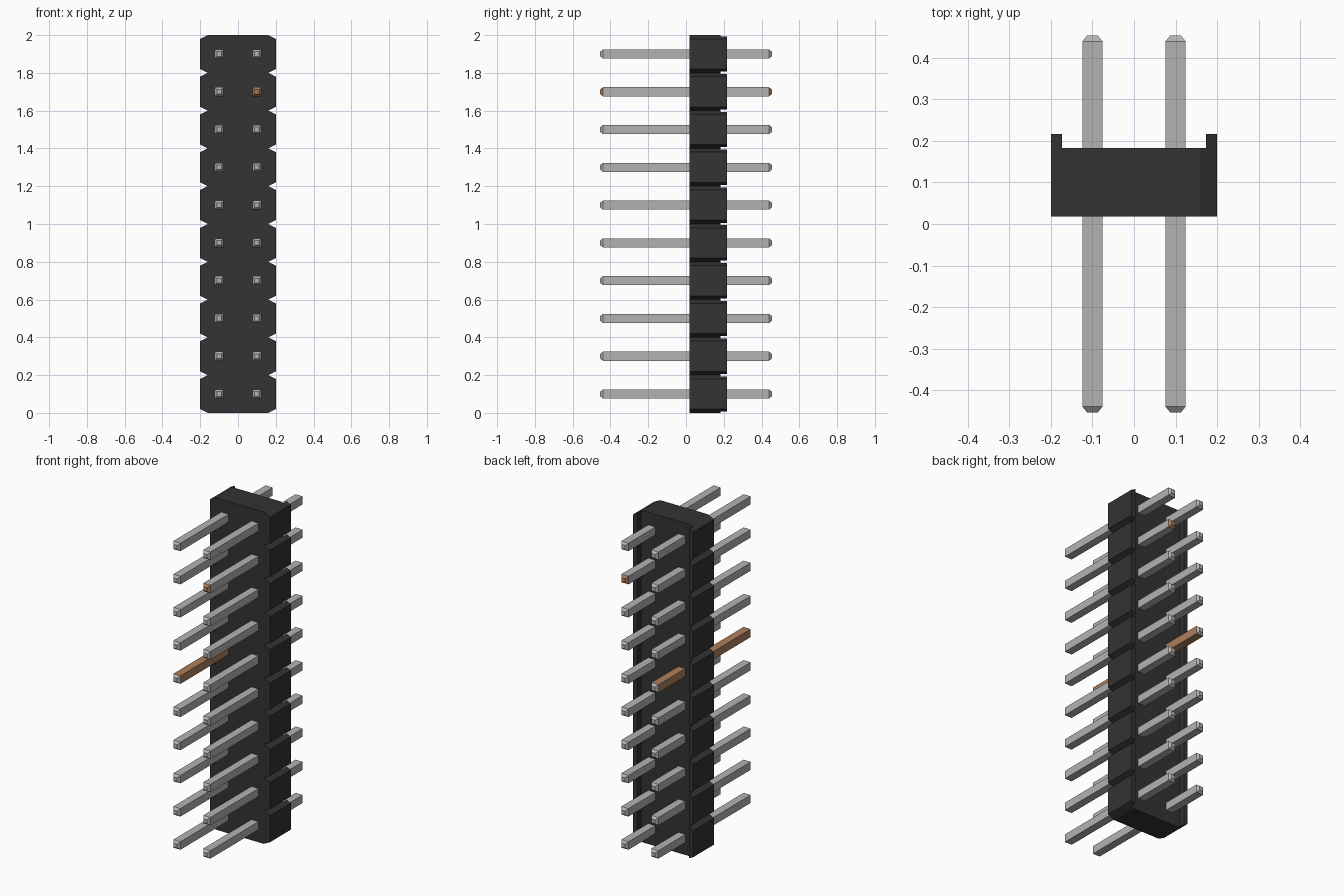
import bpy, bmesh

cube = bpy.data.objects.get("Cube")
if cube:
    bpy.data.objects.remove(cube, do_unlink=True)


def material(name, rgb):
    m = bpy.data.materials.new(name)
    m.use_nodes = True
    m.diffuse_color = (*rgb, 1)
    m.node_tree.nodes["Principled BSDF"].inputs["Base Color"].default_value = (*rgb, 1)
    return m


BLACK = material("black plastic", (0.033, 0.033, 0.033))
METAL = material("grey metal", (0.45, 0.45, 0.45))
COPPER = material("copper metal", (0.42, 0.21, 0.105))


def loft(name, rings, mats):
    """Join rings of points into a closed solid with capped ends."""
    bm = bmesh.new()
    loops = [[bm.verts.new(p) for p in ring] for ring in rings]
    n = len(loops[0])
    for a, b in zip(loops, loops[1:]):
        for i in range(n):
            j = (i + 1) % n
            bm.faces.new((a[i], a[j], b[j], b[i]))
    bm.faces.new(loops[0])
    bm.faces.new(loops[-1])
    bmesh.ops.recalc_face_normals(bm, faces=bm.faces)
    mesh = bpy.data.meshes.new(name)
    bm.to_mesh(mesh)
    bm.free()
    for m in mats:
        mesh.materials.append(m)
    obj = bpy.data.objects.new(name, mesh)
    bpy.context.collection.objects.link(obj)
    return obj


def prism(name, outline, y0, y1, mat):
    """Extrude an x-z outline from y0 to y1."""
    return loft(name, [[(x, y, z) for x, z in outline] for y in (y0, y1)], [mat])


ROWS, PITCH = 10, 0.2
W, CUT_X, CUT_Z = 0.2, 0.04, 0.02        # half width and corner cuts
FRONT, BACK, RIB_BACK = 0.018, 0.183, 0.217
RIB_IN = 0.173

# Housing: one outline with a notch between neighbouring rows
right_edge = []
for r in range(ROWS):
    z = r * PITCH
    right_edge += [(W - CUT_X, z), (W, z + CUT_Z), (W, z + PITCH - CUT_Z)]
right_edge.append((W - CUT_X, ROWS * PITCH))
left_edge = [(-x, z) for x, z in reversed(right_edge)]
prism("housing", right_edge + left_edge, FRONT, BACK, BLACK)

# Standoff ribs along both back edges, one per row
inner_z = CUT_Z * (RIB_IN - (W - CUT_X)) / CUT_X
for side, s in (("left", 1), ("right", -1)):
    for r in range(ROWS):
        z0, z1 = r * PITCH, (r + 1) * PITCH
        outline = [(s * RIB_IN, z0 + inner_z), (s * W, z0 + CUT_Z),
                   (s * W, z1 - CUT_Z), (s * RIB_IN, z1 - inner_z)]
        prism(f"{side}_rib_{r + 1}", outline, BACK, RIB_BACK, BLACK)

# Square pins with tapered tips
PIN, TIP, END, TAPER = 0.024, 0.0125, 0.454, 0.0145
for side, x in (("left", 0.1), ("right", -0.1)):
    for r in range(ROWS):
        z = (r + 0.5) * PITCH
        rings = []
        for y, h in ((-END, TIP), (-END + TAPER, PIN), (END - TAPER, PIN), (END, TIP)):
            rings.append([(x - h, y, z - h), (x + h, y, z - h),
                          (x + h, y, z + h), (x - h, y, z + h)])
        shaft = COPPER if (side, r) == ("right", 5) else METAL
        tip = COPPER if (side, r) == ("left", 8) else METAL
        pin = loft(f"{side}_pin_{r + 1}", rings, [shaft, tip])
        for f in pin.data.polygons:
            f.material_index = int(abs(f.center.y) > END - TAPER)
